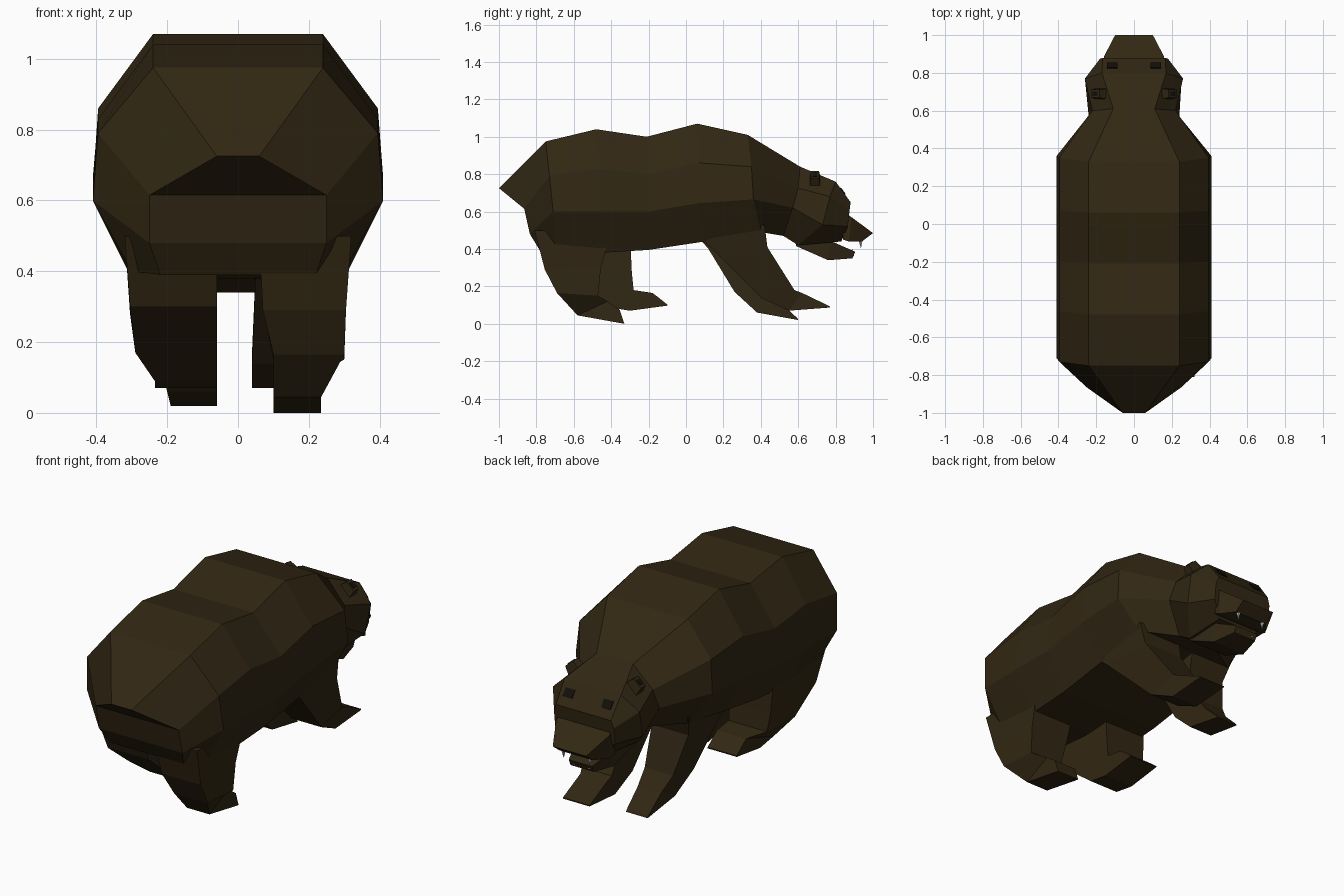
import bpy, bmesh, math
from mathutils import Vector, Matrix

if "Cube" in bpy.data.objects:
    bpy.data.objects.remove(bpy.data.objects["Cube"], do_unlink=True)


def material(name, rgb):
    m = bpy.data.materials.new(name)
    m.use_nodes = True
    m.diffuse_color = (*rgb, 1)
    b = m.node_tree.nodes["Principled BSDF"]
    b.inputs["Base Color"].default_value = (*rgb, 1)
    b.inputs["Roughness"].default_value = 0.9
    return m


FUR = material("dark_brown_fur", (0.031, 0.020, 0.0065))
DARK = material("black", (0.006, 0.005, 0.003))
TOOTH = material("tooth_white", (0.62, 0.62, 0.60))


def finish(name, bm, mat):
    bmesh.ops.recalc_face_normals(bm, faces=bm.faces)
    me = bpy.data.meshes.new(name)
    bm.to_mesh(me)
    bm.free()
    me.materials.append(mat)
    ob = bpy.data.objects.new(name, me)
    bpy.context.collection.objects.link(ob)
    return ob


def loft(name, rings, mat=FUR):
    """Skin closed rings; end caps are strips joining mirrored ring points."""
    bm = bmesh.new()
    vs = [[bm.verts.new(p) for p in r] for r in rings]
    n = len(vs[0])
    for a, b in zip(vs, vs[1:]):
        for i in range(n):
            j = (i + 1) % n
            bm.faces.new((a[i], a[j], b[j], b[i]))
    for r in (vs[0], vs[-1]):
        for i in range(n // 2 - 1):
            bm.faces.new((r[i], r[i + 1], r[n - 2 - i], r[n - 1 - i]))
    return finish(name, bm, mat)


def mirrored(half):
    """Complete a ring from its +x half, listed top to bottom."""
    return list(half) + [(-x, y, z) for x, y, z in reversed(half)]


def limb(name, sections):
    """Box limb: each section is x0, x1, back (y, z), front (y, z)."""
    loft(name, [[(x0, *f), (x0, *b), (x1, *b), (x1, *f)] for x0, x1, b, f in sections])


def block(name, size, matrix, mat, taper=1.0):
    bm = bmesh.new()
    bmesh.ops.create_cube(bm, size=1)
    for v in bm.verts:
        k = taper if v.co.z > 0 else 1
        v.co = matrix @ Vector((v.co.x * size[0] * k, v.co.y * size[1] * k, v.co.z * size[2]))
    return finish(name, bm, mat)


# Body: rump, hips, waist, shoulder hump, chest, neck
loft("body", [mirrored(h) for h in (
    [(.06, -1.0, .725), (.25, -.865, .615), (.25, -.835, .48), (.22, -.78, .39)],
    [(.24, -.75, .975), (.395, -.73, .79), (.41, -.71, .60), (.30, -.70, .40)],
    [(.24, -.48, 1.04), (.395, -.46, .83), (.41, -.46, .60), (.30, -.45, .38)],
    [(.24, -.21, 1.0), (.395, -.20, .80), (.41, -.20, .60), (.30, -.20, .395)],
    [(.24, .06, 1.07), (.395, .07, .86), (.41, .07, .645), (.30, .10, .44)],
    [(.24, .33, 1.01), (.395, .35, .84), (.41, .36, .665), (.30, .40, .49)],
    [(.11, .61, .84), (.22, .60, .725), (.24, .57, .62), (.13, .52, .47)],
)])

# Head
loft("head", [mirrored(h) for h in (
    [(.11, .61, .84), (.22, .60, .725), (.24, .57, .62), (.13, .52, .47)],
    [(.17, .80, .76), (.26, .77, .68), (.25, .73, .53), (.13, .60, .42)],
    [(.165, .88, .65), (.18, .875, .61), (.18, .865, .52), (.12, .83, .44)],
)])
loft("muzzle", [mirrored(h) for h in (
    [(.15, .84, .60), (.16, .84, .45)],
    [(.16, .885, .57), (.155, .87, .44)],
    [(.10, 1.0, .485), (.10, .94, .44)],
)])
loft("lower_jaw", [mirrored(h) for h in (
    [(.12, .58, .45), (.12, .59, .415)],
    [(.11, .78, .44), (.10, .76, .34)],
    [(.07, .905, .385), (.07, .89, .35)],
)])

# Legs, caught mid stride
limb("left_hind_leg", [
    (.06, .32, (-.81, .50), (-.40, .50)),
    (.07, .305, (-.755, .29), (-.455, .30)),
    (.10, .30, (-.69, .165), (-.47, .15)),
    (.10, .235, (-.58, .045), (-.42, .12)),
    (.10, .235, (-.33, .0), (-.355, .075))])
limb("right_hind_leg", [
    (-.32, -.06, (-.76, .50), (-.30, .50)),
    (-.305, -.06, (-.68, .30), (-.29, .28)),
    (-.29, -.06, (-.52, .17), (-.28, .18)),
    (-.235, -.06, (-.42, .09), (-.18, .165)),
    (-.235, -.06, (-.30, .07), (-.14, .135)),
    (-.235, -.06, (-.10, .097), (-.10, .103))])
limb("left_front_leg", [
    (.05, .31, (.06, .47), (.42, .53)),
    (.05, .29, (.13, .41), (.435, .41)),
    (.04, .22, (.40, .14), (.58, .18)),
    (.04, .20, (.55, .07), (.62, .165)),
    (.04, .20, (.77, .087), (.77, .093))])
limb("right_front_leg", [
    (-.31, -.05, (.06, .47), (.42, .53)),
    (-.28, -.06, (.12, .40), (.38, .41)),
    (-.23, -.06, (.26, .17), (.44, .20)),
    (-.20, -.06, (.38, .06), (.50, .12)),
    (-.19, -.06, (.60, .02), (.595, .03))])

# Ears, eyes and teeth, one of each per side
for s, side in ((1, "left"), (-1, "right")):
    tilt = Matrix.Rotation(s * math.radians(42), 4, "Y")
    ear = Matrix.Translation((s * .185, .69, .775)) @ tilt
    block(side + "_ear", (.085, .06, .06), ear, FUR, .7)
    block(side + "_ear_inner", (.035, .025, .005), ear @ Matrix.Translation((0, 0, .031)), DARK)

    eye = Matrix.Translation((s * .115, .838, .709)) @ Matrix.Rotation(math.radians(-54), 4, "X")
    block(side + "_eye", (.055, .045, .008), eye, DARK)

    for label, x, y, z, h in (("upper", .08, .935, .425, -.045), ("lower", .045, .888, .382, .04)):
        bm = bmesh.new()
        bmesh.ops.create_cone(bm, cap_ends=True, segments=5, radius1=.012, radius2=0, depth=abs(h))
        turn = Matrix.Rotation(math.pi if h < 0 else 0, 4, "X")
        bm.transform(Matrix.Translation((s * x, y, z)) @ turn)
        finish(side + "_" + label + "_tooth", bm, TOOTH)
